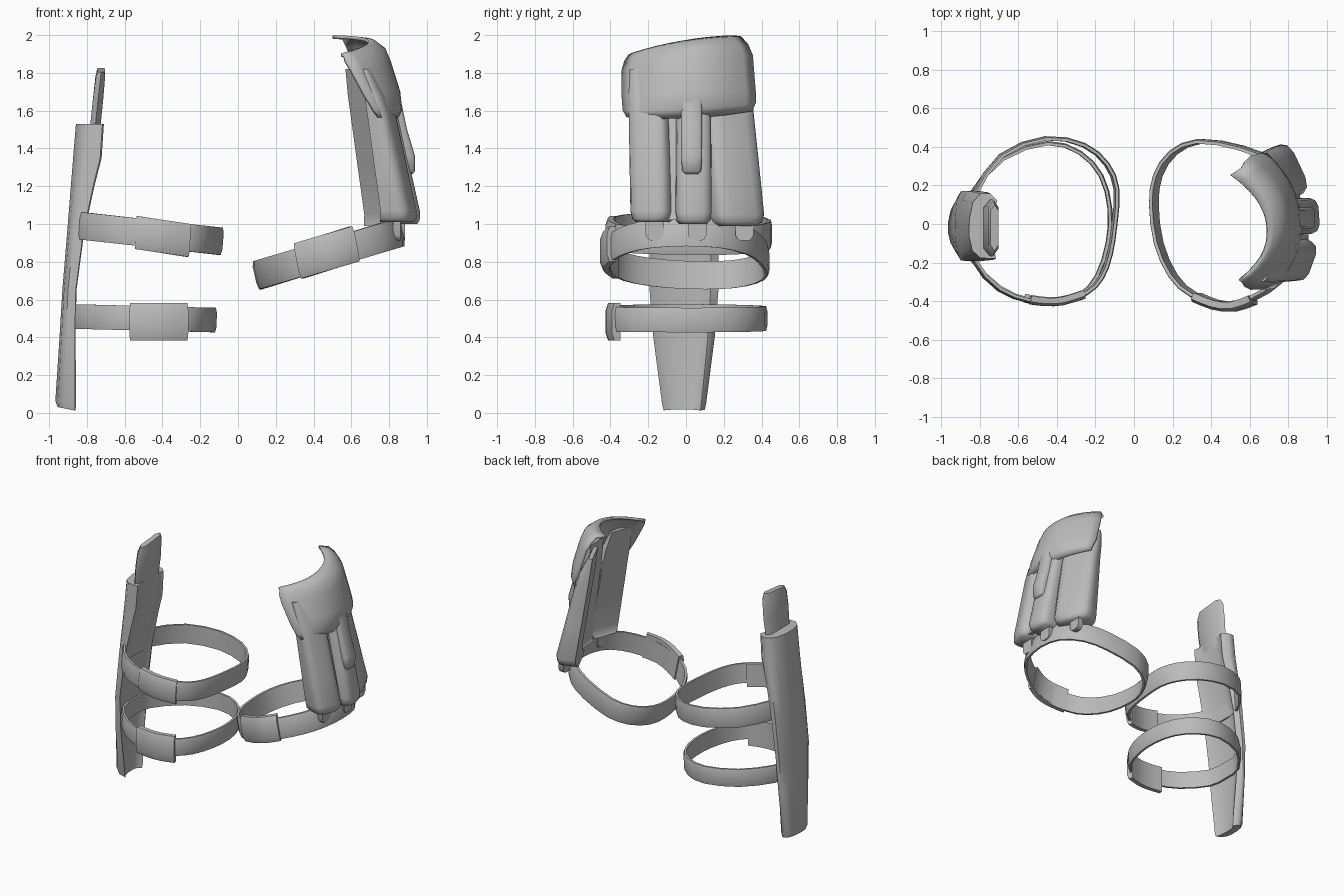
import bpy, bmesh, math
from mathutils import Vector

old = bpy.data.objects.get("Cube")
if old:
    bpy.data.objects.remove(old, do_unlink=True)

GREY = (0.5, 0.5, 0.5, 1.0)
mat = bpy.data.materials.new("plain grey")
mat.use_nodes = True
mat.diffuse_color = GREY
mat.node_tree.nodes["Principled BSDF"].inputs["Base Color"].default_value = GREY


def loft(name, rings, loop=False, tube=True, solid=0.0, angle=55):
    """Skin a list of point rings; loop joins last ring to first, tube closes each ring."""
    bm = bmesh.new()
    vs = [[bm.verts.new(p) for p in r] for r in rings]
    n, m = len(rings), len(rings[0])
    for i in range(n if loop else n - 1):
        for j in range(m if tube else m - 1):
            a, b = vs[i], vs[(i + 1) % n]
            bm.faces.new((a[j], a[(j + 1) % m], b[(j + 1) % m], b[j]))
    if tube and not loop:
        bm.faces.new(vs[0][::-1])
        bm.faces.new(vs[-1])
    bmesh.ops.recalc_face_normals(bm, faces=bm.faces)
    me = bpy.data.meshes.new(name)
    bm.to_mesh(me)
    bm.free()
    ob = bpy.data.objects.new(name, me)
    bpy.context.collection.objects.link(ob)
    me.materials.append(mat)
    if solid:
        mod = ob.modifiers.new("thickness", "SOLIDIFY")
        mod.thickness, mod.offset = solid, 0
    bpy.ops.object.select_all(action="DESELECT")
    ob.select_set(True)
    bpy.context.view_layer.objects.active = ob
    bpy.ops.object.shade_smooth_by_angle(angle=math.radians(angle))
    return ob


def smooth_path(pts, closed):
    """Insert one rounded midpoint between neighbouring points."""
    p = [Vector(q) for q in pts]
    n, out = len(p), []
    for i in range(n):
        out.append(p[i])
        if closed or i < n - 1:
            a = p[i - 1] if closed or i else p[i]
            b = p[(i + 1) % n]
            c = p[(i + 2) % n] if closed else p[min(i + 2, n - 1)]
            out.append((p[i] + b) * 0.5625 - (a + c) * 0.0625)
    return out


def ribbon(name, pts, x0, z0, slope, lean, h, t, closed=True):
    """Flat band along a plan path, tilted along x, with a slightly domed outside."""
    path = smooth_path(pts, closed)
    up = Vector((lean, 0, math.sqrt(1 - lean * lean)))
    rings, n = [], len(path)
    for i, p in enumerate(path):
        a = path[i - 1] if closed or i else p
        b = path[(i + 1) % n] if closed or i < n - 1 else p
        d = (b - a).normalized()
        out = Vector((d.y, -d.x, 0))          # paths run anticlockwise
        c = Vector((p.x, p.y, z0 + slope * (p.x - x0)))
        prof = [(-.5, -.5), (.2, -.5), (.5, -.3), (.5, .3), (.2, .5), (-.5, .5)]
        rings.append([c + out * (u * t) + up * (v * h) for u, v in prof])
    return loft(name, rings, loop=closed)


# Leg straps, paths in plan
upper = [(-.83, .15), (-.845, 0), (-.83, -.19), (-.70, -.34), (-.54, -.40), (-.40, -.405),
         (-.25, -.36), (-.17, -.28), (-.125, -.16), (-.10, 0), (-.09, .18), (-.14, .31),
         (-.26, .41), (-.46, .445), (-.69, .355)]
lower = [(-.85, .15), (-.87, 0), (-.85, -.17), (-.70, -.33), (-.54, -.395), (-.40, -.40),
         (-.28, -.37), (-.19, -.27), (-.135, -.1), (-.125, .08), (-.17, .25),
         (-.28, .37), (-.45, .42), (-.68, .34)]
thigh = [(.10, .1), (.125, -.1), (.20, -.27), (.31, -.37), (.48, -.415), (.62, -.385),
         (.75, -.30), (.83, -.18), (.86, 0), (.83, .18), (.72, .32), (.56, .395),
         (.34, .43), (.20, .37), (.12, .25)]
ribbon("upper_strap", upper, -.83, .99, -.11, .08, .145, .022)
ribbon("lower_strap", lower, -.86, .51, -.025, .03, .13, .022)
ribbon("pouch_strap", thigh, .095, .727, .30, -.22, .152, .024)

# Buckles wrapped on the front of each strap
ribbon("upper_buckle", [(-.54, -.395), (-.46, -.405), (-.37, -.40), (-.26, -.365)],
       -.54, .955, -.15, .05, .175, .044, False)
ribbon("lower_buckle", [(-.57, -.385), (-.48, -.40), (-.38, -.40), (-.27, -.37)],
       -.57, .482, 0, 0, .2, .046, False)
ribbon("pouch_buckle", [(.32, -.38), (.42, -.42), (.52, -.43), (.62, -.395)],
       .32, .805, .30, -.2, .19, .05, False)

# Knife sheath: shallow crescent, its rear edge curling in (z, outer x, edge x, half width, hollow)
rings = []
for z, xo, xe, w, hol in [(.02, -.955, -.86, .11, .3), (.05, -.967, -.857, .118, .3),
                          (.4, -.945, -.86, .165, .35), (.65, -.93, -.855, .185, .35),
                          (.95, -.905, -.815, .187, .35), (1.2, -.885, -.76, .182, .3),
                          (1.35, -.873, -.722, .178, .2), (1.53, -.858, -.71, .172, .12)]:
    d = xe - xo
    sec = [(xe - .05 * d, -1), (xo + .4 * d, -.98), (xo + .12 * d, -.75), (xo, -.3), (xo + .02 * d, .2),
           (xo + .14 * d, .7), (xo + .4 * d, .96), (xo + .75 * d, .97), (xe, .75), (xe - .6 * hol * d, .6),
           (xe - hol * d, .3), (xe - hol * d, -.4), (xe - .7 * hol * d, -.8)]
    rings.append([(x, y * w - .008, z - (.2 * (x + .9) if z < .1 else 0)) for x, y in sec])
loft("knife_sheath", rings)

# Knife handle: wide flattened grip rising out of the sheath
rings = []
for z, xc, w, t in [(1.4, -.775, .12, .05), (1.5, -.757, .14, .055), (1.65, -.742, .15, .055),
                    (1.77, -.73, .145, .05), (1.815, -.725, .12, .04)]:
    sec = [(-.5, -.75), (0, -1), (.5, -.75), (.5, .75), (0, 1), (-.5, .75)]
    rings.append([(xc + u * t, v * w - .02, z + (.012 * v if z > 1.75 else 0)) for u, v in sec])
loft("knife_handle", rings)


# Pockets: rounded boxes leaning inward and thinning toward the top, tucked under the flap
def pocket(name, x, y, deg, width, zb, ylean, top):
    a = math.radians(deg)
    out, tan = Vector((math.cos(a), math.sin(a), 0)), Vector((-math.sin(a), math.cos(a), 0))
    sec = [(-1, -.5), (-.6, -.5), (-.3, -.48), (-.1, -.41), (0, -.24), (0, .24),
           (-.1, .41), (-.3, .48), (-.6, .5), (-1, .5)]
    rings = []
    for z, k, tuck in [(zb, .78, 0), (zb + .02, .95, 0), (zb + .06, 1.02, 0), (1.3, 1, 0),
                       (1.57, .97, 0), (1.68, .95, .01), (1.82, top, .05)]:
        s = max(z - 1.05, 0)
        depth = .145 - .085 * s - tuck
        c = Vector((x - .215 * s - tuck, y + ylean * s, z)) - out * (depth * (1 - k) * .5)
        rings.append([c + out * (u * depth) + tan * (v * width * k) for u, v in sec])
    loft(name, rings)


pocket("front_pocket", .93, -.207, -20, .22, 1.01, -.02, .8)
pocket("middle_pocket", .962, .045, 4, .19, 1.0, 0, .9)
pocket("rear_pocket", .86, .305, 25, .285, .99, -.1, .76)

# Recessed strip between the front and middle pockets
loft("pocket_divider", [[(.90 - .215 * (z - 1.05) + u, y, z) for u, y in
     [(-.03, -.125), (0, -.125), (0, -.04), (-.03, -.04)]] for z in (1.02, 1.6)])


# Flap over the pockets, with a lip curling inward along its top; each level is an arc
def arc(a, mid, b, n=14):
    a, mid, b = Vector(a), Vector(mid), Vector(b)
    ts = [2 * i / n - 1 for i in range(n + 1)]
    return [mid + (b - a) * (t / 2) + ((a + b) / 2 - mid) * abs(t) ** 2.2 for t in ts]


loft("pouch_flap", [
    arc((.545, -.29, 1.895), (.69, -.02, 1.962), (.50, .255, 1.99)),
    arc((.56, -.30, 1.89), (.725, -.01, 1.957), (.555, .29, 1.985)),
    arc((.57, -.32, 1.86), (.775, 0, 1.92), (.575, .325, 1.945)),
    arc((.60, -.335, 1.81), (.80, .005, 1.86), (.60, .348, 1.89)),
    arc((.67, -.335, 1.68), (.85, .015, 1.70), (.655, .363, 1.70)),
    arc((.72, -.33, 1.60), (.86, .015, 1.61), (.685, .363, 1.64)),
    arc((.745, -.31, 1.565), (.835, .015, 1.565), (.69, .345, 1.60))],
    tube=False, solid=.018)

# Closing tab hanging from the flap over the middle pocket
rings = []
for z, x, w in [(1.265, .925, .035), (1.28, .937, .05), (1.36, .937, .056), (1.5, .895, .056), (1.69, .855, .056)]:
    rings.append([(x + u, .03 + v * w, z) for u, v in
                  [(-.05, -1), (-.012, -1), (0, -.75), (0, .75), (-.012, 1), (-.05, 1)]])
loft("closing_tab", rings)

# Small belt loops below the pockets
for tag, x, y in (("front", .84, -.165), ("middle", .865, .06), ("rear", .80, .31)):
    rings = [[(x + u, y + v * w, z) for u, v in ((-.02, -1), (.02, -1), (.02, 1), (-.02, 1))]
             for z, w in ((.912, .022), (.92, .036), (.94, .048), (1.04, .05))]
    loft(tag + "_belt_loop", rings)
